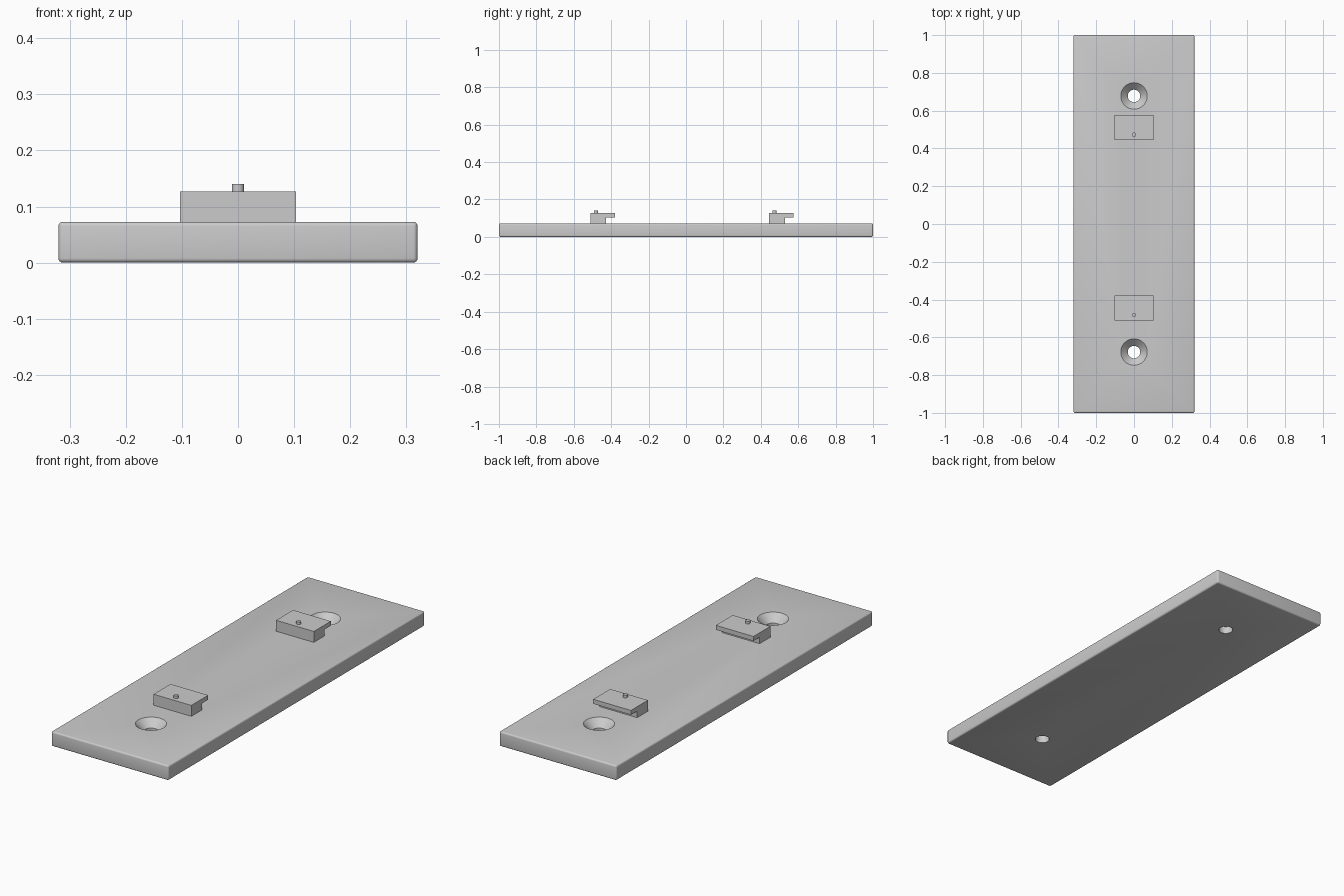
import bpy, bmesh, math

if "Cube" in bpy.data.objects:
    bpy.data.objects.remove(bpy.data.objects["Cube"])

grey = bpy.data.materials.new("light grey")
grey.diffuse_color = (0.6, 0.6, 0.6, 1)
grey.use_nodes = True
grey.node_tree.nodes["Principled BSDF"].inputs["Base Color"].default_value = grey.diffuse_color

W, L, H = 0.32, 1.0, 0.073      # plate half width, half length, thickness
HOLE_Y = 0.678


def finish(name, bm):
    bmesh.ops.recalc_face_normals(bm, faces=bm.faces)
    me = bpy.data.meshes.new(name)
    bm.to_mesh(me)
    bm.free()
    ob = bpy.data.objects.new(name, me)
    me.materials.append(grey)
    bpy.context.collection.objects.link(ob)
    return ob


def smooth(ob, degrees):
    bpy.ops.object.select_all(action='DESELECT')
    ob.select_set(True)
    bpy.context.view_layer.objects.active = ob
    bpy.ops.object.shade_smooth_by_angle(angle=math.radians(degrees))


def lathe(name, y, profile, n):
    """Closed solid of revolution about a vertical axis at (0, y)."""
    bm = bmesh.new()
    rings = [[bm.verts.new((r * math.cos(2 * math.pi * i / n),
                            y + r * math.sin(2 * math.pi * i / n), z))
              for i in range(n)] for r, z in profile]
    for a, b in zip(rings, rings[1:]):
        for i in range(n):
            j = (i + 1) % n
            bm.faces.new((a[i], a[j], b[j], b[i]))
    bm.faces.new(rings[0])
    bm.faces.new(rings[-1])
    return finish(name, bm)


# Base plate with softly rounded edges
bm = bmesh.new()
bmesh.ops.create_cube(bm, size=1)
for v in bm.verts:
    v.co = (v.co.x * 2 * W, v.co.y * 2 * L, (v.co.z + 0.5) * H)
bmesh.ops.bevel(bm, geom=bm.edges[:], offset=0.008, segments=4, profile=0.5,
                affect='EDGES')
plate = finish("base_plate", bm)

# Countersunk screw holes cut through the plate
for side, y in (("front", -HOLE_Y), ("back", HOLE_Y)):
    cutter = lathe(side + "_hole_cutter", y,
                   [(0.033, -0.05), (0.033, 0.036), (0.07, H), (0.07, 0.12)], 48)
    cutter.hide_render = True
    cutter.hide_set(True)
    cut = plate.modifiers.new(side + "_hole", 'BOOLEAN')
    cut.operation = 'DIFFERENCE'
    cut.solver = 'EXACT'
    cut.object = cutter

# Bake the cuts so shading can be set on the final faces
deps = bpy.context.evaluated_depsgraph_get()
baked = bpy.data.meshes.new_from_object(plate.evaluated_get(deps))
plate.modifiers.clear()
plate.data = baked
smooth(plate, 30)

# Hook clips: a foot with an overhanging lip towards the back, and a small peg
for side, y in (("front", -0.511), ("back", 0.444)):
    bm = bmesh.new()
    outline = [(0, H), (0.084, H), (0.084, 0.105), (0.132, 0.105),
               (0.132, 0.127), (0, 0.127)]
    face = bm.faces.new([bm.verts.new((-0.103, y + a, z)) for a, z in outline])
    ext = bmesh.ops.extrude_face_region(bm, geom=[face])
    for v in ext["geom"]:
        if isinstance(v, bmesh.types.BMVert):
            v.co.x = 0.103
    # the source face stays as the near end cap
    if not any(all(abs(v.co.x + 0.103) < 1e-6 for v in f.verts) for f in bm.faces):
        bm.faces.new([v for v in bm.verts if v.co.x < 0])
    finish(side + "_hook_clip", bm)
    peg = lathe(side + "_peg", y + 0.029, [(0.011, 0.125), (0.011, 0.14)], 24)
    smooth(peg, 30)
